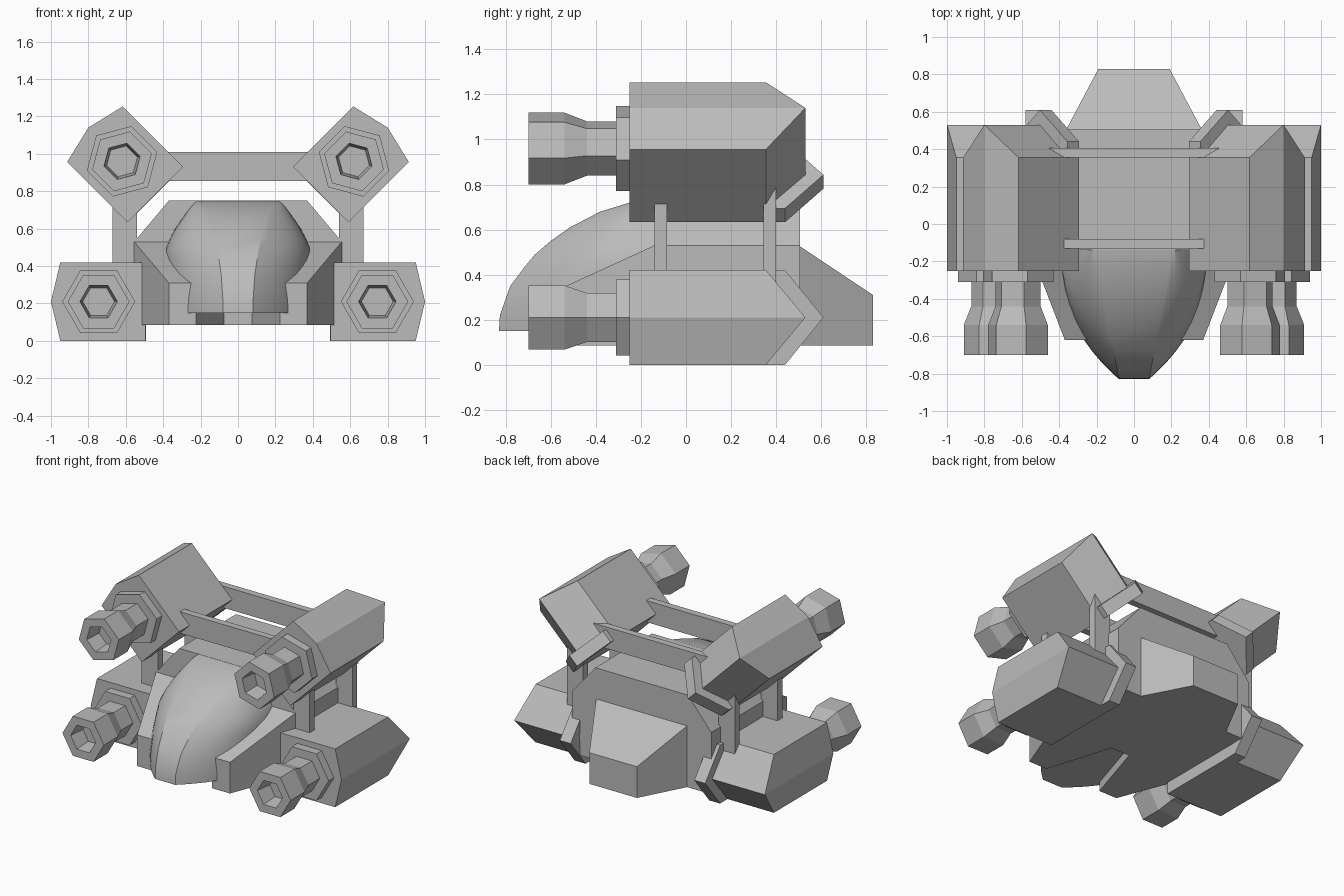
import bpy, bmesh, math
from mathutils import Matrix, Vector

cube = bpy.data.objects.get("Cube")
if cube:
    bpy.data.objects.remove(cube, do_unlink=True)

grey = bpy.data.materials.new("hull_grey")
grey.use_nodes = True
grey.diffuse_color = (0.5, 0.5, 0.5, 1)
grey.node_tree.nodes["Principled BSDF"].inputs["Base Color"].default_value = (0.5, 0.5, 0.5, 1)


def finish(bm, name, mirror=False):
    """Turn a bmesh into a named object, optionally mirrored across x."""
    bmesh.ops.remove_doubles(bm, verts=bm.verts, dist=0.0005)
    bmesh.ops.recalc_face_normals(bm, faces=bm.faces)
    mesh = bpy.data.meshes.new(name)
    bm.to_mesh(mesh)
    bm.free()
    mesh.materials.append(grey)
    obj = bpy.data.objects.new(name, mesh)
    bpy.context.collection.objects.link(obj)
    if mirror:
        mod = obj.modifiers.new("mirror", "MIRROR")
        mod.use_mirror_merge = False
    return obj


def loft(sections, name, place=None, mirror=False, caps=True):
    """Skin a list of equal-length closed rings."""
    bm = bmesh.new()
    rings = [[bm.verts.new(p) for p in ring] for ring in sections]
    for a, b in zip(rings, rings[1:]):
        n = len(a)
        for i in range(n):
            j = (i + 1) % n
            bm.faces.new((a[i], a[j], b[j], b[i]))
    if caps:
        bm.faces.new(rings[0][::-1])
        bm.faces.new(rings[-1])
    if place:
        bm.transform(place)
    return finish(bm, name, mirror)


def box(name, x0, x1, y0, y1, z0, z1, mirror=False):
    rect = [(x0, y0), (x1, y0), (x1, y1), (x0, y1)]
    return loft([[(x, y, z) for x, y in rect] for z in (z0, z1)], name, None, mirror)


def frame(y, half_in, half_out, z0, z1):
    """Rectangle across x at depth y."""
    return [(half_in, y, z0), (half_out, y, z0), (half_out, y, z1), (half_in, y, z1)]


# Main hull with chamfered roof
section = [(-0.555, 0.085), (0.555, 0.085), (0.555, 0.53), (0.37, 0.75), (-0.37, 0.75), (-0.555, 0.53)]
loft([[(x, y, z) for x, z in section] for y in (-0.14, 0.505)], "main_hull")

# Tail block and front prongs
loft([frame(0.5, -0.365, 0.365, 0.085, 0.53), frame(0.83, -0.19, 0.19, 0.085, 0.31)], "tail_block")
loft([frame(-0.62, 0.225, 0.37, 0.085, 0.31), frame(-0.14, 0.075, 0.555, 0.085, 0.53)],
     "front_prong", mirror=True)

# Canopy: flat centre strip with curved side panels, stacked upward as (z, nose y, half width)
levels = [(0.15, -0.83, 0.39), (0.22, -0.826, 0.39), (0.35, -0.78, 0.39), (0.43, -0.72, 0.39),
          (0.49, -0.67, 0.388), (0.55, -0.60, 0.363), (0.61, -0.515, 0.33), (0.68, -0.38, 0.28),
          (0.72, -0.25, 0.25), (0.75, -0.135, 0.22)]
back = -0.13
steps = 10
canopy_rings = []
for z, nose, width in levels:
    strip = min(0.08 + 0.19 * (nose + 0.83), width - 0.005)
    side = []
    for i in range(steps + 1):
        t = (i / steps) ** 1.3
        side.append((strip + (width - strip) * (1 - (1 - t) ** 2.6), nose + (back - nose) * t, z))
    canopy_rings.append(side + [(-x, y, h) for x, y, h in reversed(side)])
canopy = loft(canopy_rings, "canopy")
bpy.context.view_layer.objects.active = canopy
canopy.select_set(True)
bpy.ops.object.shade_smooth_by_angle(angle=math.radians(28))
canopy.select_set(False)

# Engine pods: the upper pair is the lower pair turned by 45 degrees
pod = [(-0.25, -0.21), (0.205, -0.21), (0.255, 0), (0.205, 0.21), (-0.25, 0.21), (-0.25, 0)]
clamp = [(0.35, 0.21), (0.44, 0.21), (0.61, 0), (0.44, -0.21), (0.35, -0.21), (0.53, 0)]
flange = [(0, -0.24), (0.195, -0.24), (0.195, -0.31), (0, -0.31)]
nozzle = [(0.125, -0.30), (0.125, -0.44), (0.165, -0.54), (0.165, -0.70),
          (0.10, -0.70), (0.085, -0.58), (0, -0.58)]


def hexagon(radius, y):
    return [(radius * math.cos(math.radians(a)), y, radius * math.sin(math.radians(a)))
            for a in range(0, 360, 60)]


def spun(profile, name, place):
    """Six-sided turned shape along y; zero radii close to a point."""
    rings = [hexagon(max(r, 0.001), y) for r, y in profile]
    return loft(rings, name, place, True)


for level, cx, cz, turn in (("lower", 0.745, 0.21, 0), ("upper", 0.62, 0.96, -45)):
    place = Matrix.Translation(Vector((cx, 0, cz))) @ Matrix.Rotation(math.radians(turn), 4, "Y")
    front = [(u, -0.25, v) for u, v in pod]
    rear = [(u, 0.53 if v == 0 else 0.355, v) for u, v in pod]
    # rear cap is split along the ridge so that both slopes stay flat
    body = loft([front, rear], level + "_pod", place, True, caps=False)
    bm = bmesh.new()
    bm.from_mesh(body.data)
    bmesh.ops.holes_fill(bm, edges=[e for e in bm.edges if e.is_boundary], sides=0)
    ridge = [v for v in bm.verts if v.co.y > 0.5]
    bmesh.ops.connect_verts(bm, verts=ridge)
    bmesh.ops.recalc_face_normals(bm, faces=bm.faces)
    bm.to_mesh(body.data)
    bm.free()
    loft([[(u, y, v) for y, v in clamp] for u in (-0.252, -0.165)], level + "_rear_clamp", place, True)
    spun(flange, level + "_flange", place)
    spun(nozzle, level + "_nozzle", place)

# Cross beams between the upper pods
box("front_beam", -0.385, 0.385, -0.13, -0.08, 0.855, 1.01)
loft([frame(0.355, -0.37, 0.37, 0.855, 1.01), frame(0.405, -0.455, 0.455, 0.855, 1.01)], "rear_beam")

# Struts joining lower and upper pods
box("front_strut", 0.54, 0.67, -0.14, -0.085, 0.40, 0.715, True)
loft([[(x, 0.345, 0.33), (x, 0.40, 0.33), (x, 0.40, 0.79), (x, 0.345, 0.72)] for x in (0.54, 0.67)],
     "rear_strut", mirror=True)
